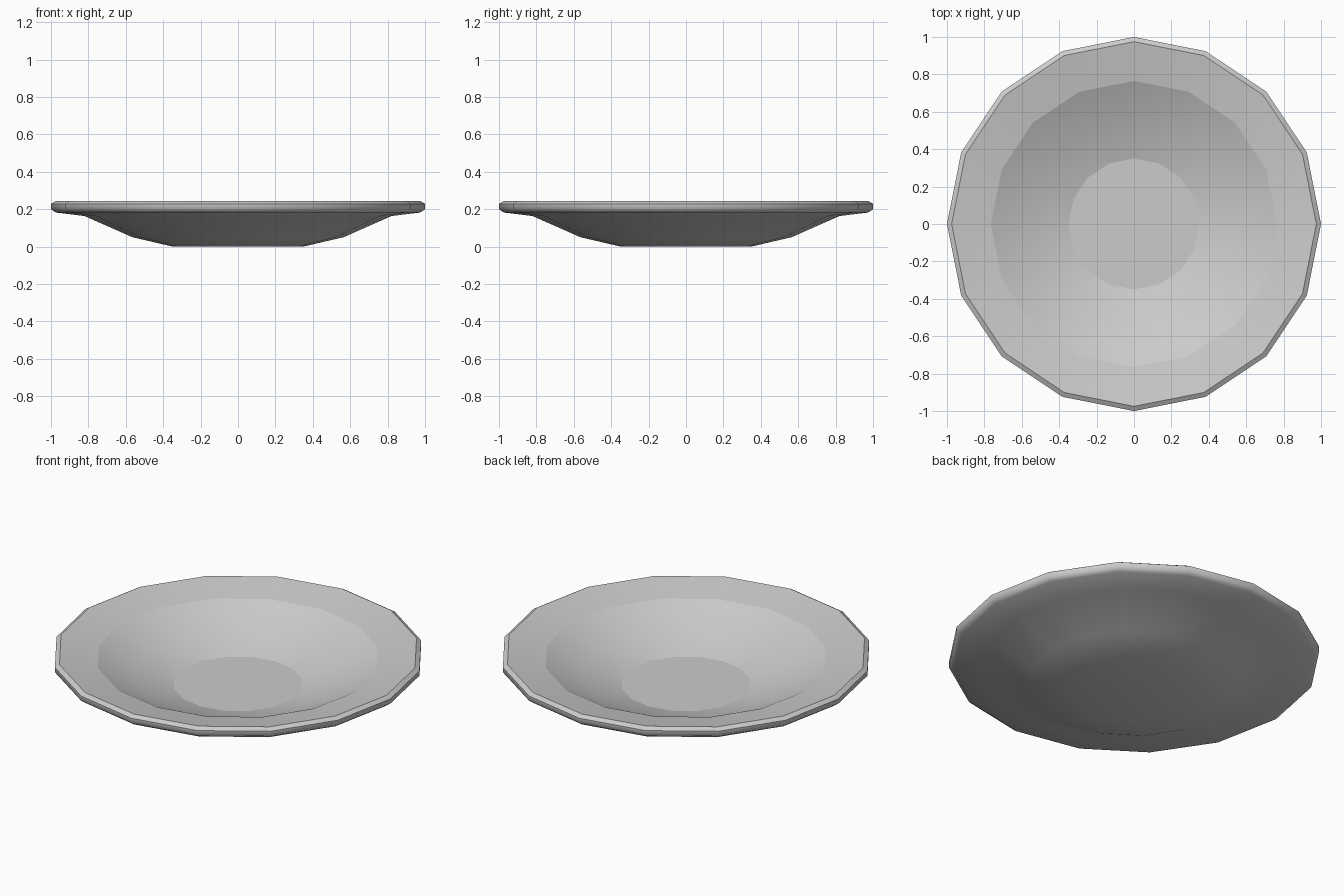
import bpy, bmesh, math

if "Cube" in bpy.data.objects:
    bpy.data.objects.remove(bpy.data.objects["Cube"])

SIDES = 16
# Radius, height, sharp ring: from the foot, around the rim, down to the floor
PROFILE = [
    (0.35, 0.0, False), (0.565, 0.05, False), (0.82, 0.163, False),
    (0.975, 0.182, False), (1.0, 0.2, False), (1.0, 0.228, True),
    (0.975, 0.243, True), (0.765, 0.205, True), (0.56, 0.108, False),
    (0.35, 0.05, True),
]

bm = bmesh.new()

# Rings of the plate
rings = []
for r, z, _ in PROFILE:
    rings.append([bm.verts.new((r * math.cos(2 * math.pi * i / SIDES),
                                r * math.sin(2 * math.pi * i / SIDES), z))
                  for i in range(SIDES)])

# Walls between rings
for a, b in zip(rings, rings[1:]):
    for i in range(SIDES):
        j = (i + 1) % SIDES
        bm.faces.new((a[i], a[j], b[j], b[i]))

# Flat foot and flat floor
bm.faces.new(rings[0][::-1])
bm.faces.new(rings[-1])
bm.normal_update()

# Smooth shading with crisp rings at the lip and the floor
for f in bm.faces:
    f.smooth = True
for ring, (_, _, sharp) in zip(rings, PROFILE):
    if sharp:
        for i in range(SIDES):
            bm.edges.get((ring[i], ring[(i + 1) % SIDES])).smooth = False

mesh = bpy.data.meshes.new("plate")
bm.to_mesh(mesh)
bm.free()
plate = bpy.data.objects.new("plate", mesh)
bpy.context.collection.objects.link(plate)
